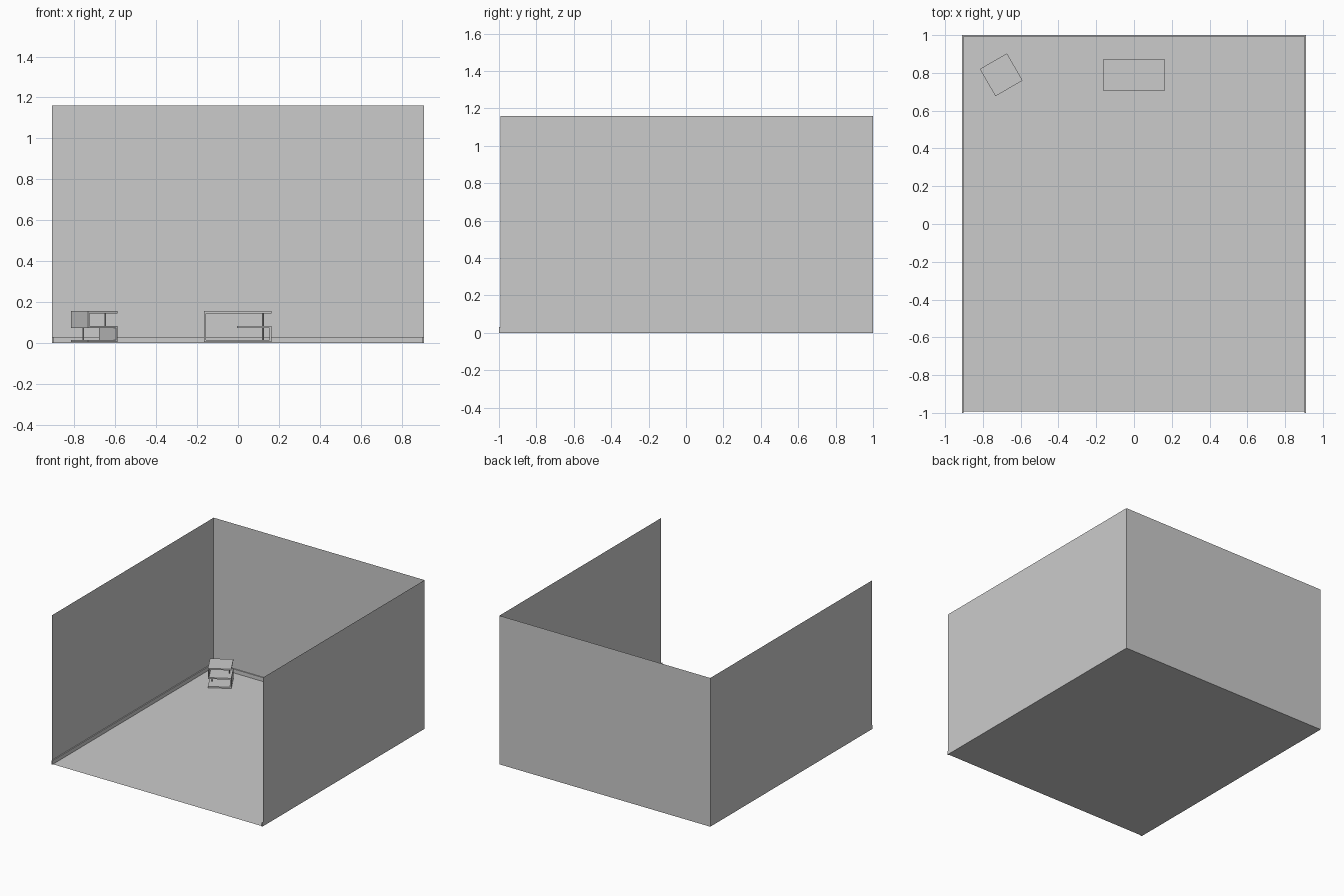
import bpy
from math import radians
from mathutils import Matrix, Vector

cube = bpy.data.objects.get("Cube")
if cube:
    bpy.data.objects.remove(cube, do_unlink=True)

# Single plain grey for everything
grey = bpy.data.materials.new("plain grey")
grey.use_nodes = True
grey.diffuse_color = (0.6, 0.6, 0.6, 1)
grey.node_tree.nodes["Principled BSDF"].inputs["Base Color"].default_value = (0.6, 0.6, 0.6, 1)

W, FRONT, BACK, H = 0.91, -0.993, 1.0, 1.16


def finish(name, place=None):
    ob = bpy.context.object
    ob.name = ob.data.name = name
    ob.data.materials.append(grey)
    if place is not None:
        ob.matrix_world = place @ ob.matrix_basis
    return ob


def box(name, x, y, z, place=None):
    """Box from (min, max) ranges, optionally moved into a placed frame."""
    bpy.ops.mesh.primitive_cube_add(size=1)
    ob = bpy.context.object
    lo, hi = Vector((x[0], y[0], z[0])), Vector((x[1], y[1], z[1]))
    ob.data.transform(Matrix.Translation((lo + hi) / 2) @ Matrix.Diagonal((*(hi - lo), 1)))
    return finish(name, place)


def post(name, x, z, place):
    bpy.ops.mesh.primitive_cylinder_add(vertices=20, radius=0.004, depth=z[1] - z[0],
                                        location=(x, 0, (z[0] + z[1]) / 2))
    bpy.ops.object.shade_smooth_by_angle(angle=radians(40))
    return finish(name, place)


def sheet(name, corners):
    mesh = bpy.data.meshes.new(name)
    mesh.from_pydata(corners, [], [range(4)])
    mesh.materials.append(grey)
    ob = bpy.data.objects.new(name, mesh)
    bpy.context.collection.objects.link(ob)
    return ob


# Room shell, open at the front and top
sheet("floor", [(-W, FRONT, 0), (W, FRONT, 0), (W, BACK, 0), (-W, BACK, 0)])
sheet("back_wall", [(-W, BACK, 0), (W, BACK, 0), (W, BACK, H), (-W, BACK, H)])
for side, s in (("left", 1), ("right", -1)):
    loop = [(s * W, BACK, 0), (s * W, FRONT, 0), (s * W, FRONT, H), (s * W, BACK, H)]
    sheet(side + "_wall", loop if s > 0 else loop[::-1])

# Skirting boards
SKIRT, THICK = 0.03, 0.008
box("back_skirting", (-W, W), (BACK - THICK, BACK), (0, SKIRT))
box("left_skirting", (W - THICK, W), (-1, BACK - THICK), (0, SKIRT))
box("right_skirting", (-W, THICK - W), (-1, BACK - THICK), (0, SKIRT))

# Shared furniture levels: bottom, middle and top boards
T = 0.011
BOTTOM, MIDDLE, TOP = (0.004, 0.004 + T), (0.073, 0.073 + T), (0.145, 0.145 + T)
LOWER, UPPER = (BOTTOM[1], MIDDLE[0]), (MIDDLE[1], TOP[0])
D = (-0.083, 0.083)
P = 0.008

# Zigzag side table, turned towards the room
spot = Matrix.Translation((-0.703, 0.79, 0)) @ Matrix.Rotation(radians(30), 4, "Z")
for name, level in (("bottom", BOTTOM), ("middle", MIDDLE), ("top", TOP)):
    box("side_table_" + name, D, D, level, spot)
box("side_table_upper_panel", (D[0], D[0] + P), D, UPPER, spot)
box("side_table_lower_panel", (D[1] - P, D[1]), D, LOWER, spot)
post("side_table_upper_post", 0.062, UPPER, spot)
post("side_table_lower_post", -0.062, LOWER, spot)

# Long table, folded like a spiral
spot = Matrix.Translation((0, 0.789, 0))
L = (-0.165, 0.163)
box("long_table_top", L, D, TOP, spot)
box("long_table_bottom", L, D, BOTTOM, spot)
box("long_table_shelf", (-0.004, L[1]), D, MIDDLE, spot)
box("long_table_tall_panel", (L[0], L[0] + P), D, (BOTTOM[1], TOP[0]), spot)
box("long_table_short_panel", (L[1] - P, L[1]), D, LOWER, spot)
post("long_table_upper_post", 0.122, UPPER, spot)
post("long_table_lower_post", 0.122, LOWER, spot)
